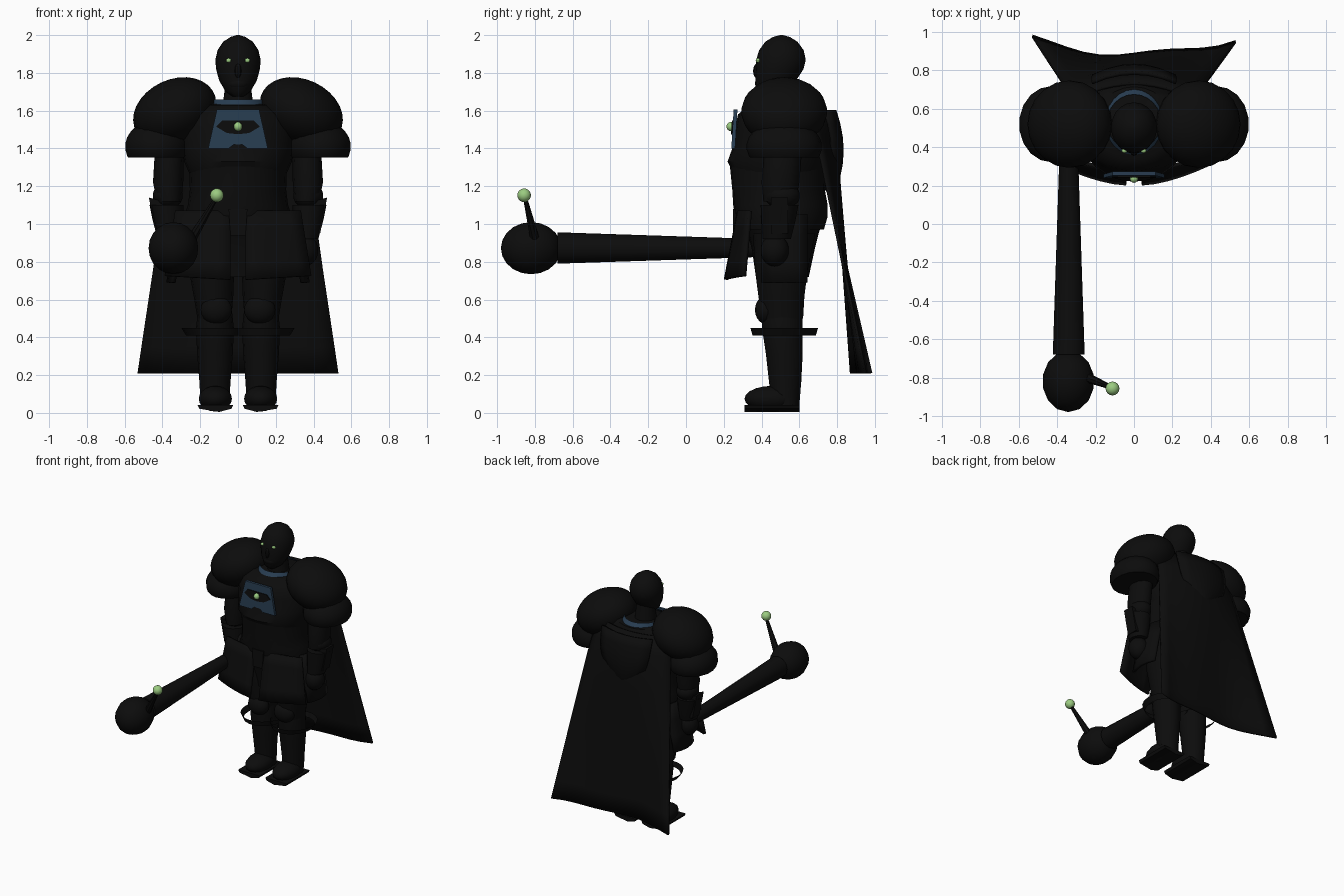
import bpy, bmesh, math
from mathutils import Vector, Matrix

if "Cube" in bpy.data.objects:
    bpy.data.objects.remove(bpy.data.objects["Cube"])


def material(name, rgb):
    m = bpy.data.materials.new(name)
    m.diffuse_color = (*rgb, 1)
    m.use_nodes = True
    m.node_tree.nodes["Principled BSDF"].inputs["Base Color"].default_value = m.diffuse_color
    return m


BLACK = material("black", (0.0037, 0.0037, 0.0037))
BLUE = material("dark blue", (0.021, 0.046, 0.082))
GREEN = material("glow green", (0.33, 0.6, 0.22))


def finish(name, bm, mat, angle=40):
    bmesh.ops.recalc_face_normals(bm, faces=bm.faces)
    me = bpy.data.meshes.new(name)
    bm.to_mesh(me)
    bm.free()
    me.materials.append(mat)
    ob = bpy.data.objects.new(name, me)
    bpy.context.collection.objects.link(ob)
    bpy.ops.object.select_all(action='DESELECT')
    ob.select_set(True)
    bpy.context.view_layer.objects.active = ob
    bpy.ops.object.shade_smooth_by_angle(angle=math.radians(angle))
    return ob


def ball(name, c, r, mat=BLACK, tilt=0, clip=None, n=16):
    """Ellipsoid, optionally tilted about y and cut flat at height clip."""
    bm = bmesh.new()
    bmesh.ops.create_uvsphere(bm, u_segments=n, v_segments=n * 3 // 4, radius=1)
    bm.transform(Matrix.Translation(c) @ Matrix.Rotation(tilt, 4, 'Y') @ Matrix.Diagonal((*r, 1)))
    if clip is not None:
        cut = bmesh.ops.bisect_plane(bm, geom=bm.verts[:] + bm.edges[:] + bm.faces[:],
                                     plane_co=(0, 0, clip), plane_no=(0, 0, -1), clear_outer=True)
        bmesh.ops.holes_fill(bm, edges=[e for e in cut['geom_cut'] if isinstance(e, bmesh.types.BMEdge)])
    return finish(name, bm, mat)


def loft(name, sections, mat=BLACK, n=16, caps=True):
    """Stack of elliptical rings: (z, x, y, radius x, radius y)."""
    bm = bmesh.new()
    rings = [[bm.verts.new((x + rx * math.cos(2 * math.pi * i / n), y + ry * math.sin(2 * math.pi * i / n), z))
              for i in range(n)] for z, x, y, rx, ry in sections]
    for a, b in zip(rings, rings[1:]):
        for i in range(n):
            bm.faces.new((a[i], a[(i + 1) % n], b[(i + 1) % n], b[i]))
    if caps:
        bm.faces.new(rings[0])
        bm.faces.new(rings[-1])
    return finish(name, bm, mat)


def rod(name, a, b, ra, rb, mat=BLACK, n=12):
    a, b = Vector(a), Vector(b)
    bm = bmesh.new()
    bmesh.ops.create_cone(bm, cap_ends=True, segments=n, radius1=ra, radius2=rb, depth=(b - a).length)
    bm.transform(Matrix.Translation((a + b) / 2) @ (b - a).to_track_quat('Z', 'Y').to_matrix().to_4x4())
    return finish(name, bm, mat)


def sheet(name, f, nu, nv, thick, mat=BLACK):
    """Thin curved panel from a function of u, v in 0..1."""
    bm = bmesh.new()
    g = [[bm.verts.new(f(i / nu, j / nv)) for i in range(nu + 1)] for j in range(nv + 1)]
    for j in range(nv):
        for i in range(nu):
            bm.faces.new((g[j][i], g[j][i + 1], g[j + 1][i + 1], g[j + 1][i]))
    ob = finish(name, bm, mat)
    m = ob.modifiers.new("thickness", 'SOLIDIFY')
    m.thickness, m.offset = thick, 0
    return ob


def plate(name, pts, y, depth, mat):
    """Outline in x, z extruded along y; y is a function of z."""
    bm = bmesh.new()
    face = bm.faces.new([bm.verts.new((x, y(z), z)) for x, z in pts])
    ext = bmesh.ops.extrude_face_region(bm, geom=[face])
    bmesh.ops.translate(bm, vec=(0, depth, 0), verts=[v for v in ext['geom'] if isinstance(v, bmesh.types.BMVert)])
    return finish(name, bm, mat)


# Head, face and neck
loft("head", [(1.675, 0, .45, .03, .05), (1.70, 0, .455, .065, .08), (1.76, 0, .475, .1, .108),
              (1.82, 0, .495, .116, .127), (1.87, 0, .503, .12, .131), (1.92, 0, .505, .108, .118),
              (1.965, 0, .505, .078, .085), (1.99, 0, .505, .04, .045), (2.0, 0, .505, .008, .008)], n=20)
ball("nose", (0, .375, 1.81), (.02, .02, .04), n=8)
ball("mouth_guard", (0, .41, 1.745), (.06, .045, .04), n=12)
for s in (-1, 1):
    ball("eye", (s * .05, .381, 1.866), (.015, .012, .012), GREEN, n=8)
loft("neck", [(1.55, 0, .51, .09, .09), (1.76, 0, .51, .065, .07)])
loft("collar", [(1.66, 0, .53, .14, .145), (1.60, 0, .53, .165, .2)], BLUE, 24, caps=False)

# Torso: overhanging breastplate, waist, hips
loft("breastplate", [(1.25, 0, .49, .25, .23), (1.33, 0, .485, .285, .265), (1.40, 0, .495, .295, .25),
                     (1.50, 0, .505, .3, .245), (1.58, 0, .51, .27, .235), (1.63, 0, .525, .2, .19),
                     (1.64, 0, .53, .1, .1)], n=24)
loft("waist", [(.97, 0, .505, .27, .225), (1.04, 0, .505, .285, .245), (1.10, 0, .50, .265, .25),
               (1.18, 0, .49, .255, .245), (1.33, 0, .485, .26, .255)], n=24)
loft("hips", [(.72, 0, .51, .2, .14), (.86, 0, .515, .26, .165), (.96, 0, .515, .28, .19), (1.04, 0, .505, .27, .23)], n=24)
plate("belt_clasp", [(-.04, .94), (.04, .94), (.05, 1.08), (-.05, 1.08)], lambda z: .25, .03, BLACK)

# Chest tabard, emblem and gem
lean = lambda z: .24 + (z - 1.4) * .06
plate("chest_tabard", [(-.158, 1.4), (-.05, 1.4), (-.02, 1.422), (.02, 1.422), (.05, 1.4), (.158, 1.4),
                       (.112, 1.605), (-.112, 1.605)], lean, .02, BLUE)
plate("emblem", [(-.115, 1.515), (-.085, 1.547), (.085, 1.547), (.115, 1.515), (.06, 1.482), (0, 1.475), (-.06, 1.482)],
      lambda z: lean(z) - .006, .007, BLACK)
ball("gem", (0, .236, 1.516), (.022, .022, .024), GREEN, n=12)

for s in (-1, 1):
    # Shoulder armour in two layers
    ball("upper_pauldron", (s * .335, .52, 1.595), (.23, .228, .17), tilt=s * .44, clip=1.40, n=20)
    ball("lower_pauldron", (s * .43, .52, 1.41), (.17, .2, .14), clip=1.353, n=18)
    # Arm, flared gauntlet, hand
    loft("upper_arm", [(1.12, s * .365, .495, .065, .085), (1.22, s * .37, .50, .08, .1),
                       (1.34, s * .365, .51, .078, .1), (1.45, s * .355, .52, .08, .1)], n=12)
    ball("elbow", (s * .372, .51, 1.15), (.08, .095, .07), n=12)
    loft("gauntlet", [(.92, s * .36, .48, .065, .075), (1.02, s * .37, .49, .082, .09),
                      (1.10, s * .378, .495, .09, .1)], n=12)
    plate("gauntlet_fin", [(s * .40, .95), (s * .435, .95), (s * .472, 1.14), (s * .40, 1.12)], lambda z: .45, .09, BLACK)
    ball("hand", (s * .35, .47, .86), (.075, .075, .085), n=12)
    # Front and side skirt plates
    sheet("front_skirt_plate", lambda u, v: (s * (.04 + u * (.29 + .055 * v)), .28 - .07 * v + (.06 + .04 * v) * u ** 1.6,
                                             1.07 - (.365 - .02 * u) * v), 5, 4, .02)
    sheet("side_skirt_plate", lambda u, v: (s * (.27 + .07 * v + .03 * math.sin(math.pi * u)), .40 + .24 * u,
                                            1.05 - .36 * v), 4, 3, .02)
    # Leg
    loft("thigh", [(.50, s * .125, .51, .09, .11), (.62, s * .13, .505, .105, .122), (.76, s * .14, .505, .12, .14),
                   (.95, s * .15, .52, .125, .165)])
    loft("shin", [(.08, s * .122, .525, .078, .075), (.16, s * .122, .525, .082, .085), (.32, s * .122, .52, .095, .098),
                  (.45, s * .122, .51, .1, .108), (.54, s * .122, .51, .09, .105)])
    ball("knee_pad", (s * .115, .425, .545), (.085, .06, .075), n=14)
    # Band standing off the calf
    loft("calf_band", [(.41, s * .125, .52, .15, .17), (.45, s * .13, .52, .17, .182)], n=18, caps=False)
    # Boot and sole
    ball("boot", (s * .12, .455, .075), (.09, .145, .068), n=14)
    loft("ankle", [(.04, s * .12, .53, .075, .07), (.14, s * .122, .53, .08, .078)], n=12)
    plate("sole", [(s * .035, .022), (s * .10, .005), (s * .205, .022), (s * .215, .042), (s * .025, .042)],
          lambda z: .31, .29, BLACK)


# Cape: hugs the shoulders, flares and folds toward the hem
def cape(u, v):
    t = 2 * u - 1
    top = .80 - .09 * t * t - .07 * max(0, 1 - v * 6)
    hem = .885 + .08 * abs(t) ** 2.5 + .015 * math.sin(t * 5)
    w = max(0, (v - .17) / .83)
    return (t * (.325 + .205 * v), top + (hem - top) * w, 1.61 - 1.4 * v)


sheet("cape", cape, 12, 10, .015)
sheet("cape_drape", lambda u, v: ((2 * u - 1) * (.19 * (1 - v ** 3) + .03), .755 + .07 * math.sin(math.pi * (.15 + .7 * v))
                                  - .05 * (2 * u - 1) ** 2, 1.6 - .42 * v), 6, 6, .02)

# Mace with a glowing tipped spike
rod("mace_shaft", (-.34, .5, .873), (-.34, -.68, .873), .044, .083)
ball("mace_head", (-.342, -.82, .872), (.135, .16, .138), n=14)
rod("mace_spike", (-.245, -.80, .92), (-.12, -.85, 1.13), .026, .012, n=8)
ball("mace_orb", (-.112, -.857, 1.152), (.036, .036, .036), GREEN)
